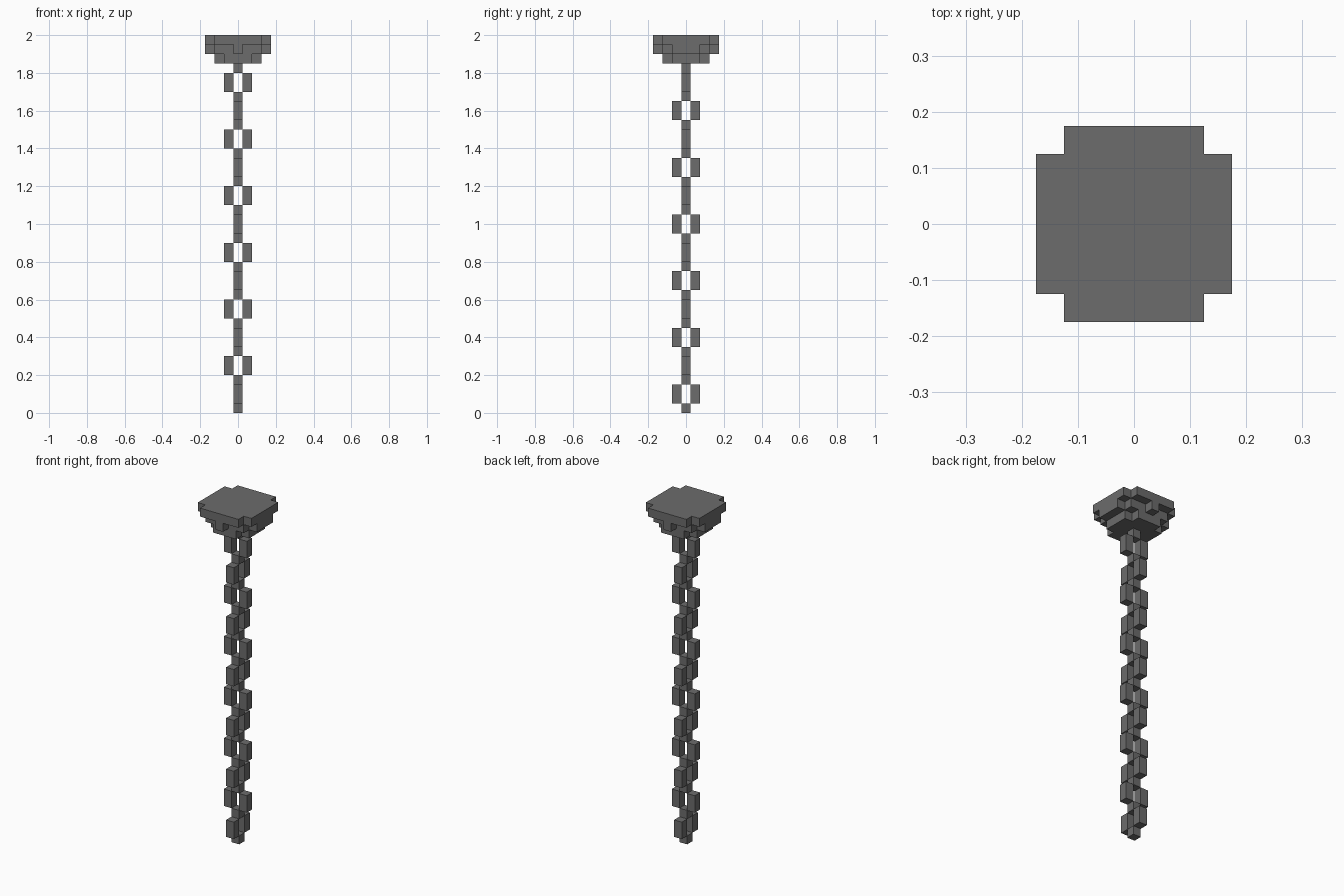
import bpy
import bmesh

U = 0.05  # edge of one block

cube = bpy.data.objects.get("Cube")
if cube:
    bpy.data.objects.remove(cube, do_unlink=True)

iron = bpy.data.materials.new("dark_grey_iron")
iron.use_nodes = True
GREY = (0.15, 0.15, 0.15, 1)
iron.diffuse_color = GREY
iron.node_tree.nodes["Principled BSDF"].inputs["Base Color"].default_value = GREY


def prism(bm, outline, bottom, top):
    """Extrude a flat outline (in blocks) between two heights."""
    face = bm.faces.new([bm.verts.new((x * U, y * U, bottom * U)) for x, y in outline])
    ext = bmesh.ops.extrude_face_region(bm, geom=[face], use_keep_orig=True)
    verts = [g for g in ext["geom"] if isinstance(g, bmesh.types.BMVert)]
    bmesh.ops.translate(bm, vec=(0, 0, (top - bottom) * U), verts=verts)


def block(bm, x, y, bottom, top):
    h = 0.5
    prism(bm, [(x - h, y - h), (x + h, y - h), (x + h, y + h), (x - h, y + h)], bottom, top)


def four_way(quadrant):
    """Mirror a quarter outline into all four quadrants."""
    half = quadrant + [(-x, y) for x, y in reversed(quadrant)]
    return half + [(-x, -y) for x, y in half]


def finish(name, bm):
    bmesh.ops.recalc_face_normals(bm, faces=bm.faces)
    mesh = bpy.data.meshes.new(name)
    bm.to_mesh(mesh)
    bm.free()
    mesh.materials.append(iron)
    obj = bpy.data.objects.new(name, mesh)
    bpy.context.collection.objects.link(obj)


# Stepped ceiling plate, one object per tier
tiers = {
    "plate_top": (39, [(3.5, 2.5), (2.5, 2.5), (2.5, 3.5)]),
    "plate_middle": (38, [(3.5, 1.5), (2.5, 1.5), (2.5, 2.5), (0.5, 2.5), (0.5, 3.5)]),
    "plate_bottom": (37, [(2.5, 1.5), (1.5, 1.5), (1.5, 2.5)]),
}
for name, (level, quadrant) in tiers.items():
    bm = bmesh.new()
    prism(bm, four_way(quadrant), level, level + 1)
    finish(name, bm)

# Chain: single joint blocks with paired link sides turning a quarter each time
for i in range(13):
    bm = bmesh.new()
    block(bm, 0, 0, 3 * i, 3 * i + 1)
    finish(f"chain_joint_{i + 1}", bm)
    if i < 12:
        bm = bmesh.new()
        for s in (-1, 1):
            x, y = (s, 0) if i % 2 else (0, s)
            block(bm, x, y, 3 * i + 1, 3 * i + 3)
        finish(f"chain_link_{i + 1}", bm)
